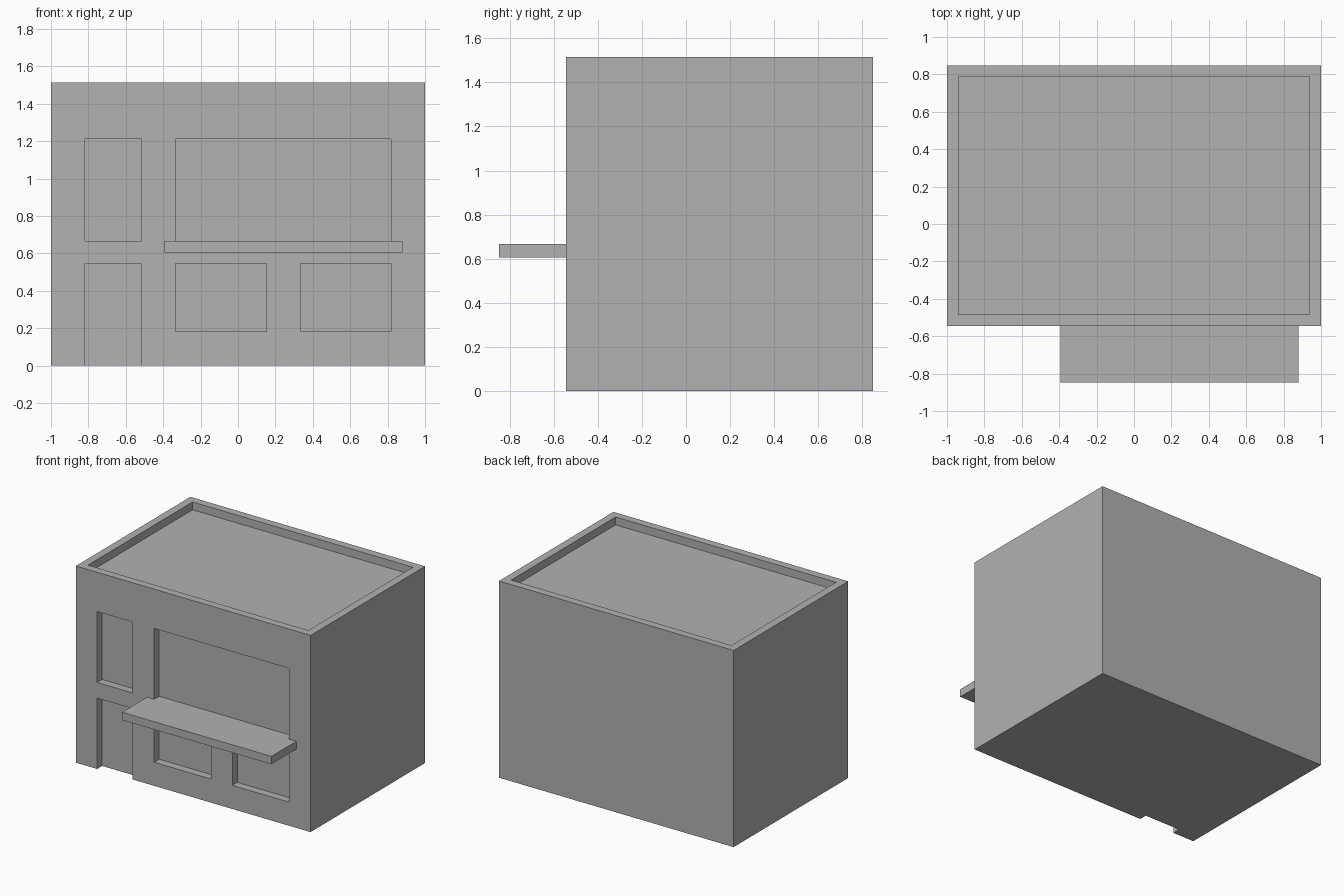
import bpy

U = 2 / 33          # wall thickness, used as the building module
FRONT, BACK = -9, 14
HALF, HEIGHT = 16.5, 25

if "Cube" in bpy.data.objects:
    bpy.data.objects.remove(bpy.data.objects["Cube"])

# Plain wall colour
grey = bpy.data.materials.new("plain_grey")
grey.use_nodes = True
colour = (0.445, 0.445, 0.445, 1)
grey.diffuse_color = colour
grey.node_tree.nodes["Principled BSDF"].inputs["Base Color"].default_value = colour


def box(name, x, y, z):
    """Box spanning the (low, high) pairs, in modules."""
    spans = (x, y, z)
    bpy.ops.mesh.primitive_cube_add(size=1)
    ob = bpy.context.object
    ob.name = ob.data.name = name
    for v in ob.data.vertices:
        v.co = [U * (lo if c < 0 else hi) for c, (lo, hi) in zip(v.co, spans)]
    ob.data.materials.append(grey)
    return ob


def cut(target, x, y, z):
    """Cut a box-shaped recess out of the target."""
    cutter = box("recess_cutter", x, y, z)
    cutter.hide_render = True
    bpy.context.view_layer.objects.active = target
    mod = target.modifiers.new("recess", 'BOOLEAN')
    mod.operation = 'DIFFERENCE'
    mod.solver = 'EXACT'
    mod.object = cutter
    bpy.ops.object.modifier_apply(modifier=mod.name)
    bpy.data.objects.remove(cutter)


# Building block
building = box("building", (-HALF, HALF), (FRONT, BACK), (0, HEIGHT))

# Sunken roof behind the parapet
cut(building, (1 - HALF, HALF - 1), (FRONT + 1, BACK - 1), (HEIGHT - 1, HEIGHT + 1))

# Front recesses: doorway, window over it, wide upper window, two shop windows
for x, z in (((-13.5, -8.5), (-1, 9)),
             ((-13.5, -8.5), (11, 20)),
             ((-5.5, 13.5), (11, 20)),
             ((-5.5, 2.5), (3, 9)),
             ((5.5, 13.5), (3, 9))):
    cut(building, x, (FRONT - 1, FRONT + 1), z)

# Flat canopy over the shop windows
box("canopy", (-6.5, 14.5), (-BACK, FRONT), (10, 11))
